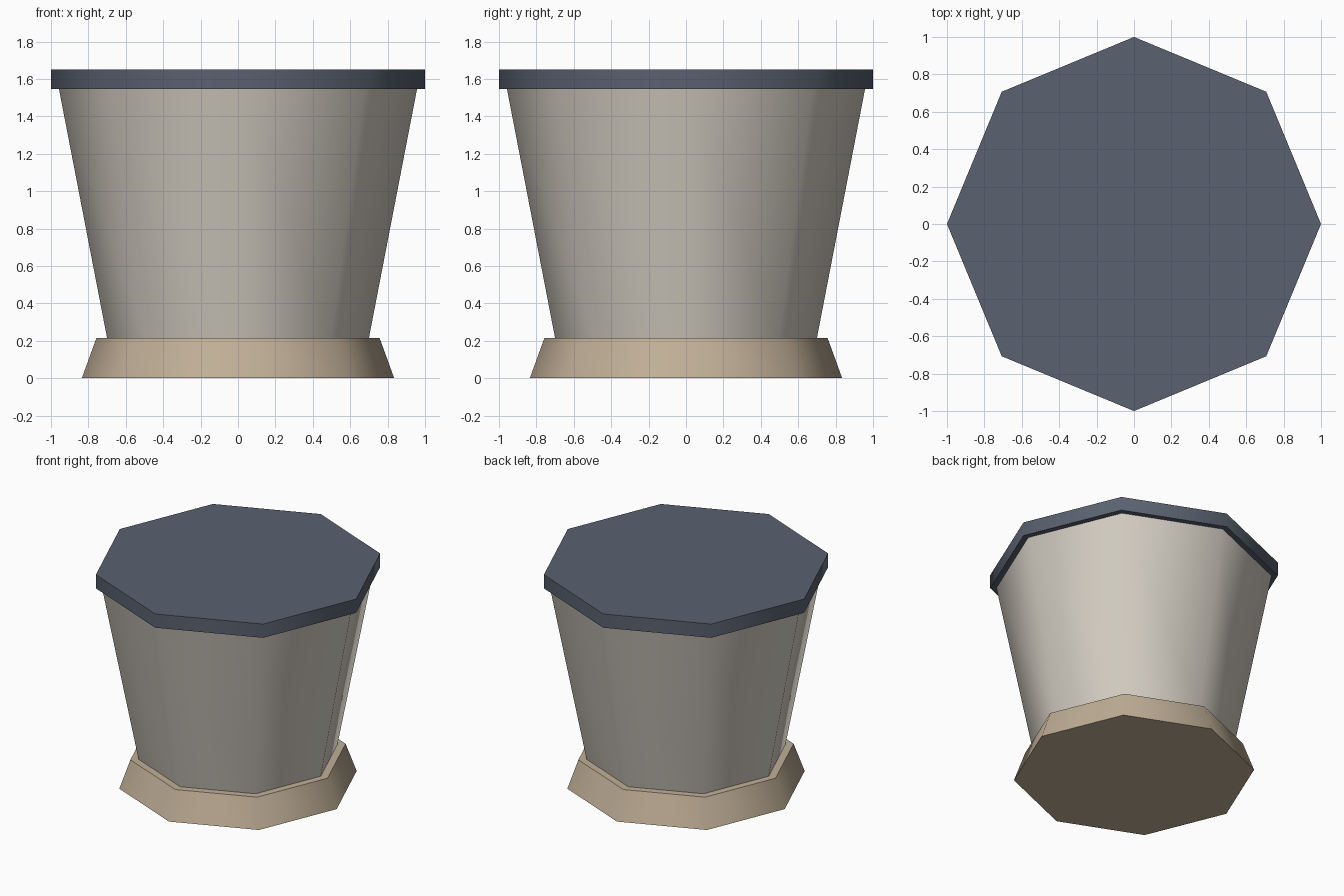
import bpy
import math

cube = bpy.data.objects.get("Cube")
if cube:
    bpy.data.objects.remove(cube, do_unlink=True)


def make_material(name, rgb):
    mat = bpy.data.materials.new(name)
    mat.use_nodes = True
    color = (*rgb, 1.0)
    mat.diffuse_color = color
    mat.node_tree.nodes["Principled BSDF"].inputs["Base Color"].default_value = color
    return mat


def octagon_part(name, r_bottom, r_top, z_bottom, z_top, mat):
    """Tapered eight-sided solid with corners on the x and y axes."""
    bpy.ops.mesh.primitive_cone_add(
        vertices=8, radius1=r_bottom, radius2=r_top, depth=z_top - z_bottom,
        location=(0, 0, (z_bottom + z_top) / 2))
    part = bpy.context.object
    part.name = name
    part.data.materials.append(mat)
    # Soft sides, crisp top and bottom edges
    bpy.ops.object.shade_smooth_by_angle(angle=math.radians(55))
    return part


tan = make_material("tan", (0.53, 0.43, 0.31))
off_white = make_material("warm off-white", (0.64, 0.60, 0.53))
slate = make_material("slate blue", (0.10, 0.12, 0.16))

# Flared foot, tapered body and flat lid
octagon_part("foot", 0.835, 0.757, 0.0, 0.215, tan)
octagon_part("body", 0.70, 0.957, 0.215, 1.545, off_white)
octagon_part("lid", 1.0, 1.0, 1.545, 1.65, slate)
